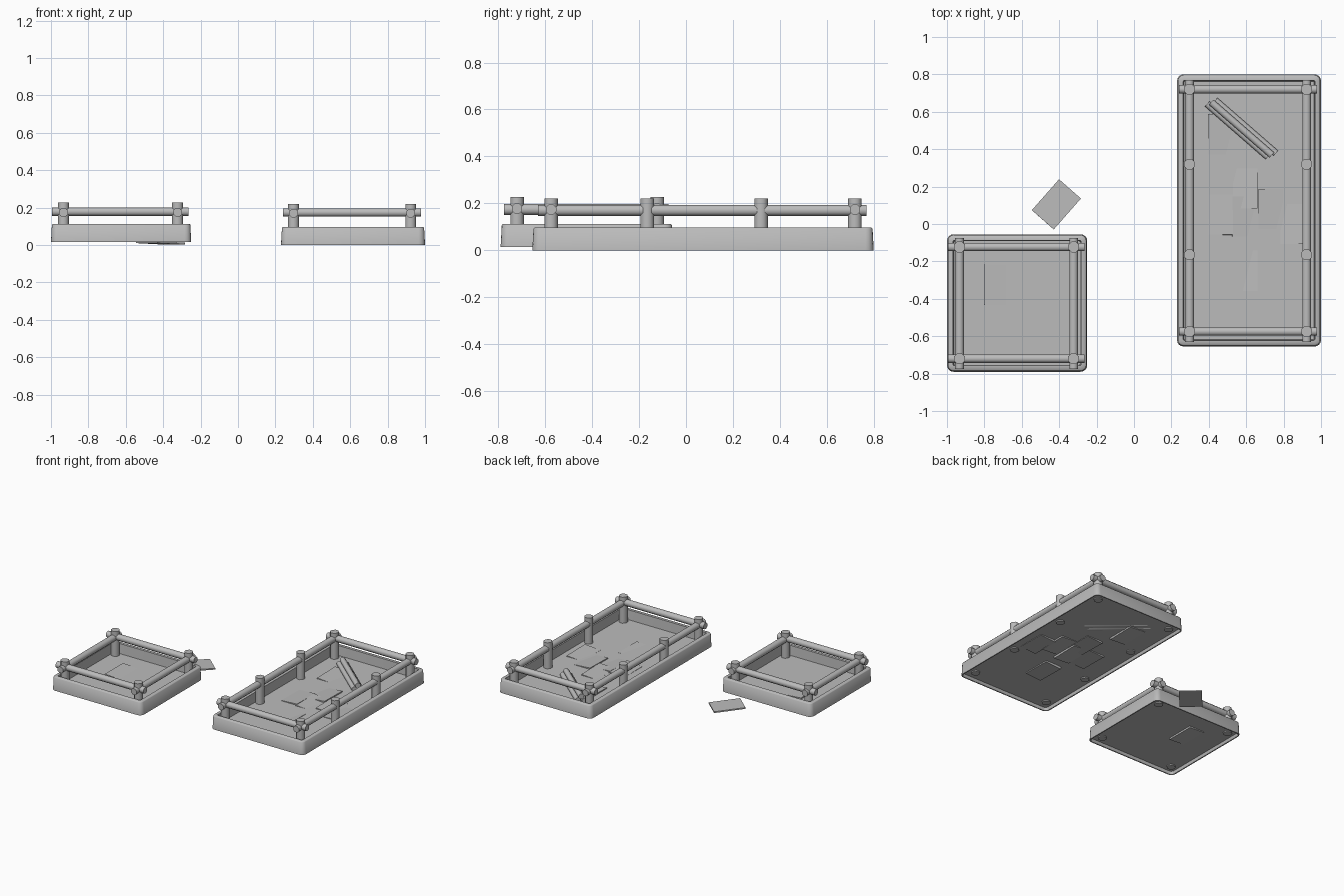
import bpy, bmesh, math
from mathutils import Vector, Matrix

cube = bpy.data.objects.get("Cube")
if cube:
    bpy.data.objects.remove(cube, do_unlink=True)

grey = bpy.data.materials.new("plain grey")
grey.use_nodes = True
GREY = (0.5, 0.5, 0.5, 1)
grey.diffuse_color = GREY
grey.node_tree.nodes["Principled BSDF"].inputs["Base Color"].default_value = GREY


def finish(bm, name):
    bmesh.ops.recalc_face_normals(bm, faces=bm.faces)
    mesh = bpy.data.meshes.new(name)
    bm.to_mesh(mesh)
    bm.free()
    obj = bpy.data.objects.new(name, mesh)
    mesh.materials.append(grey)
    bpy.context.collection.objects.link(obj)
    bpy.ops.object.select_all(action="DESELECT")
    obj.select_set(True)
    bpy.context.view_layer.objects.active = obj
    bpy.ops.object.shade_smooth_by_angle(angle=math.radians(46))
    return obj


def pole(name, start, end, radius, sides=8):
    a, b = Vector(start), Vector(end)
    axis = b - a
    turn = axis.to_track_quat("Z", "Y").to_matrix().to_4x4()
    spin = Matrix.Rotation(math.pi / sides, 4, "Z")
    bm = bmesh.new()
    bmesh.ops.create_cone(bm, cap_ends=True, segments=sides, radius1=radius,
                          radius2=radius, depth=axis.length,
                          matrix=Matrix.Translation((a + b) / 2) @ turn @ spin)
    return finish(bm, name)


def rounded_ring(bm, x0, x1, y0, y1, inset, z, radius=0.035, steps=4):
    r = max(radius - inset, 0.006)
    corners = [(x1, y1, -1, -1), (x0, y1, 1, -1), (x0, y0, 1, 1), (x1, y0, -1, 1)]
    verts = []
    for q, (cx, cy, sx, sy) in enumerate(corners):
        for i in range(steps + 1):
            ang = (q + i / steps) * math.pi / 2
            verts.append(bm.verts.new((cx + sx * (inset + r) + r * math.cos(ang),
                                       cy + sy * (inset + r) + r * math.sin(ang), z)))
    return verts


def tray(name, x0, x1, y0, y1, z0, height, floor):
    # Cross-section from underside, round the rim, to the inner floor
    profile = [(0.014, floor - 0.004), (0.008, 0), (0, 0), (0.005, height - 0.005),
               (0.01, height), (0.033, height), (0.037, floor)]
    bm = bmesh.new()
    rings = [rounded_ring(bm, x0, x1, y0, y1, inset, z0 + z) for inset, z in profile]
    for low, high in zip(rings, rings[1:]):
        for i in range(len(low)):
            j = (i + 1) % len(low)
            bm.faces.new((low[i], low[j], high[j], high[i]))
    bm.faces.new(rings[0])
    bm.faces.new(rings[-1])
    return finish(bm, name)


def plate(name, centre, size, yaw=0, tilt=0, pitch=0):
    bm = bmesh.new()
    turn = (Matrix.Rotation(math.radians(yaw), 4, "Z")
            @ Matrix.Rotation(math.radians(tilt), 4, "Y")
            @ Matrix.Rotation(math.radians(pitch), 4, "X"))
    bmesh.ops.create_cube(bm, size=1, matrix=Matrix.Translation(centre) @ turn
                          @ Matrix.Diagonal((*size, 1)))
    return finish(bm, name)


def pen(name, bounds, z0, height, floor, post_xs, post_ys, ends_x, ends_y, top, rail_z):
    tray(name + "_tray", *bounds, z0, height, floor)
    for x in post_xs:
        for y in post_ys:
            pole(name + "_post", (x, y, z0 + floor - 0.012), (x, y, top), 0.031)
        pole(name + "_side_rail", (x, ends_y[0], rail_z), (x, ends_y[1], rail_z), 0.025)
    for y in (post_ys[0], post_ys[-1]):
        pole(name + "_cross_rail", (ends_x[0], y, rail_z + 0.004),
             (ends_x[1], y, rail_z + 0.004), 0.024)


# Two fenced trays
pen("small_pen", (-1, -0.25, -0.79, -0.055), 0.015, 0.098, 0.025,
    (-0.933, -0.323), (-0.72, -0.123), (-0.995, -0.265), (-0.775, -0.075), 0.226, 0.174)
pen("large_pen", (0.23, 1, -0.655, 0.8), 0, 0.097, 0.025,
    (0.297, 0.923), (-0.575, -0.165, 0.32, 0.72), (0.24, 0.978), (-0.63, 0.77), 0.22, 0.17)

# Thin slabs scattered on the floors
slabs = [(0.46, 0.48, 0.021, 4), (0.595, 0.19, 0.022, -4), (0.73, 0.08, 0.021, 4),
         (0.465, 0.05, 0.022, -3), (0.59, 0.04, 0.02, 4), (0.85, 0, 0.021, -4),
         (0.595, -0.25, 0.016, -4)]
for x, y, z, tilt in slabs:
    plate("floor_slab", (x, y, z), (0.13, 0.215, 0.016), tilt=tilt, pitch=tilt / 4)
plate("floor_slab", (-0.74, -0.325, 0.036), (0.125, 0.215, 0.016), tilt=4)

# Loose slab outside the pens
plate("loose_slab", (-0.415, 0.105, 0.011), (0.22, 0.156, 0.01), yaw=48.6, tilt=2)

# Stack of spare poles lying across the large floor
along = Vector((0.31, -0.27, 0)).normalized()
across = Vector((along.y, -along.x, 0))
middle = Vector((0.575, 0.51, 0))
for side, z, slide in ((-1, 0.037, 0.01), (1, 0.037, -0.01), (0, 0.066, 0)):
    c = middle + across * side * 0.021 + along * slide + Vector((0, 0, z))
    pole("spare_pole", c - along * 0.215, c + along * 0.215, 0.02)
